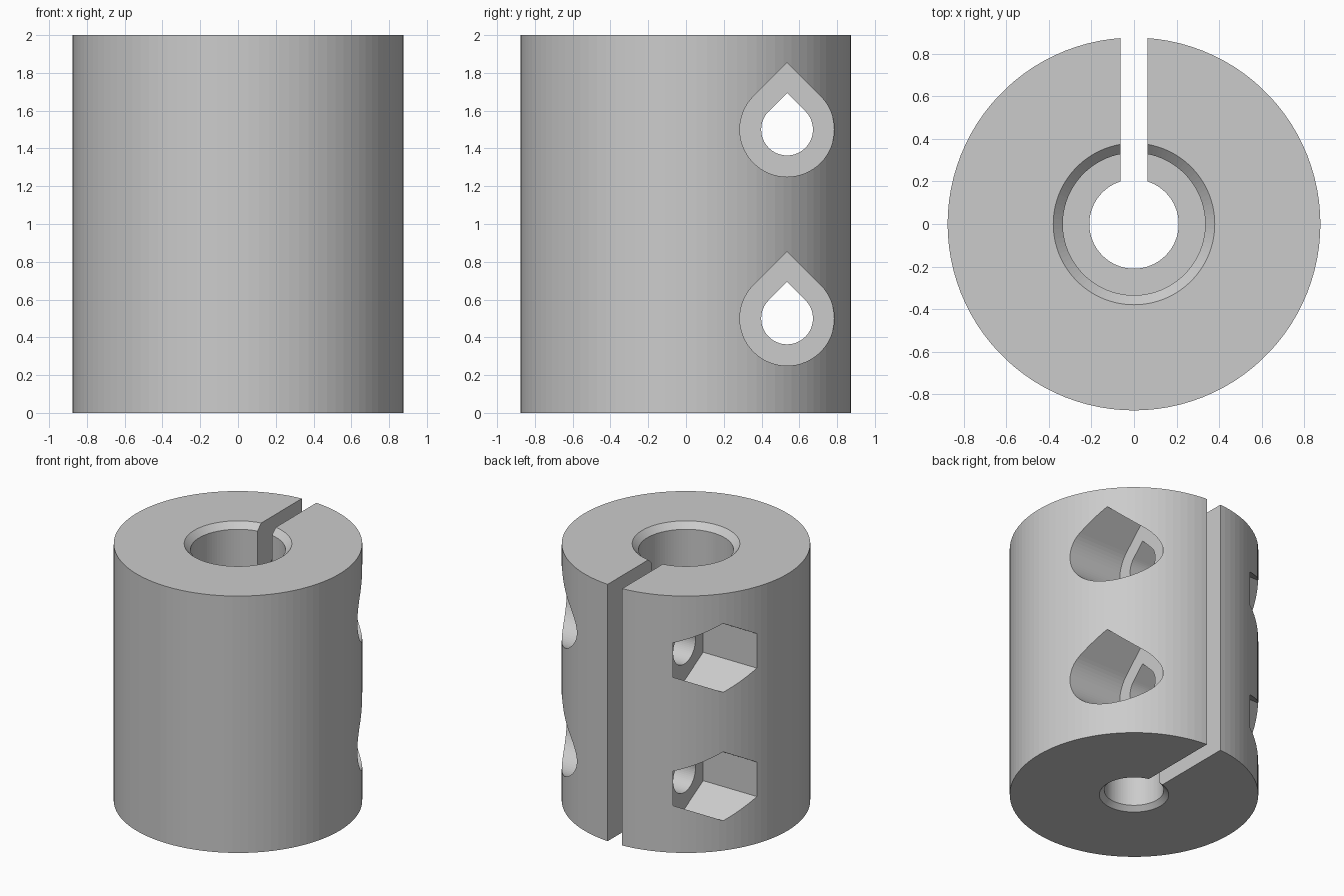
import bpy
import bmesh
from math import cos, sin, pi, sqrt, radians

default = bpy.data.objects.get("Cube")
if default:
    bpy.data.objects.remove(default, do_unlink=True)

RADIUS, HEIGHT = 0.877, 2.0
TOP_BORE, TOP_CHAMFER = 0.335, 0.045
LOW_BORE, LOW_CHAMFER = 0.21, 0.035
SLIT = 0.125
BOLT_Y = 0.535
SIDES = 100

grey = bpy.data.materials.new("light grey")
grey.use_nodes = True
colour = (0.6, 0.6, 0.6, 1)
grey.diffuse_color = colour
grey.node_tree.nodes["Principled BSDF"].inputs["Base Color"].default_value = colour


def make_object(name, bm):
    bmesh.ops.recalc_face_normals(bm, faces=bm.faces)
    mesh = bpy.data.meshes.new(name)
    bm.to_mesh(mesh)
    bm.free()
    mesh.materials.append(grey)
    obj = bpy.data.objects.new(name, mesh)
    bpy.context.collection.objects.link(obj)
    return obj


def revolve(name, profile):
    """Turn a closed (radius, z) profile about the z axis."""
    bm = bmesh.new()
    rings = [[bm.verts.new((r * cos(2 * pi * i / SIDES), r * sin(2 * pi * i / SIDES), z))
              for r, z in profile] for i in range(SIDES)]
    n = len(profile)
    for i in range(SIDES):
        a, b = rings[i], rings[(i + 1) % SIDES]
        for j in range(n):
            k = (j + 1) % n
            bm.faces.new((a[j], b[j], b[k], a[k]))
    return make_object(name, bm)


def prism_x(name, outline, x0, x1):
    """Extrude a (y, z) outline along x."""
    bm = bmesh.new()
    face = bm.faces.new([bm.verts.new((x0, y, z)) for y, z in outline])
    moved = bmesh.ops.extrude_face_region(bm, geom=[face])["geom"]
    verts = [v for v in moved if isinstance(v, bmesh.types.BMVert)]
    bmesh.ops.translate(bm, verts=verts, vec=(x1 - x0, 0, 0))
    return make_object(name, bm)


def teardrop(r, z, steps=48):
    """Circle with a 45 degree peak on top."""
    angles = [radians(135 + 270 * i / steps) for i in range(steps + 1)]
    arc = [(BOLT_Y + r * cos(a), z + r * sin(a)) for a in angles]
    return arc + [(BOLT_Y, z + r * sqrt(2))]


def hexagon(r, z):
    return [(BOLT_Y + r * sin(i * pi / 3), z + r * cos(i * pi / 3)) for i in range(6)]


def cut(body, cutter):
    cutter.hide_render = True
    mod = body.modifiers.new("cut", 'BOOLEAN')
    mod.operation = 'DIFFERENCE'
    mod.solver = 'EXACT'
    mod.object = cutter
    bpy.context.view_layer.objects.active = body
    bpy.ops.object.modifier_apply(modifier=mod.name)
    bpy.data.objects.remove(cutter, do_unlink=True)


# Sleeve with stepped, chamfered bore
body = revolve("clamp_sleeve", [
    (RADIUS, 0), (RADIUS, HEIGHT),
    (TOP_BORE + TOP_CHAMFER, HEIGHT), (TOP_BORE, HEIGHT - TOP_CHAMFER),
    (TOP_BORE, HEIGHT / 2), (LOW_BORE, HEIGHT / 2),
    (LOW_BORE, LOW_CHAMFER), (LOW_BORE + LOW_CHAMFER, 0)])

# Clamping slit at the back
cut(body, prism_x("slit_cutter", [(0, -1), (1, -1), (1, 3), (0, 3)], -SLIT / 2, SLIT / 2))

# Two bolt holes, each with a head recess and a hexagonal nut pocket
for z in (0.5, 1.5):
    cut(body, prism_x("head_recess_cutter", teardrop(0.25, z), 0.37, 1.2))
    cut(body, prism_x("nut_pocket_cutter", hexagon(0.268, z), -1.2, -0.36))
    cut(body, prism_x("bolt_hole_cutter", teardrop(0.137, z), -1.1, 1.1))
